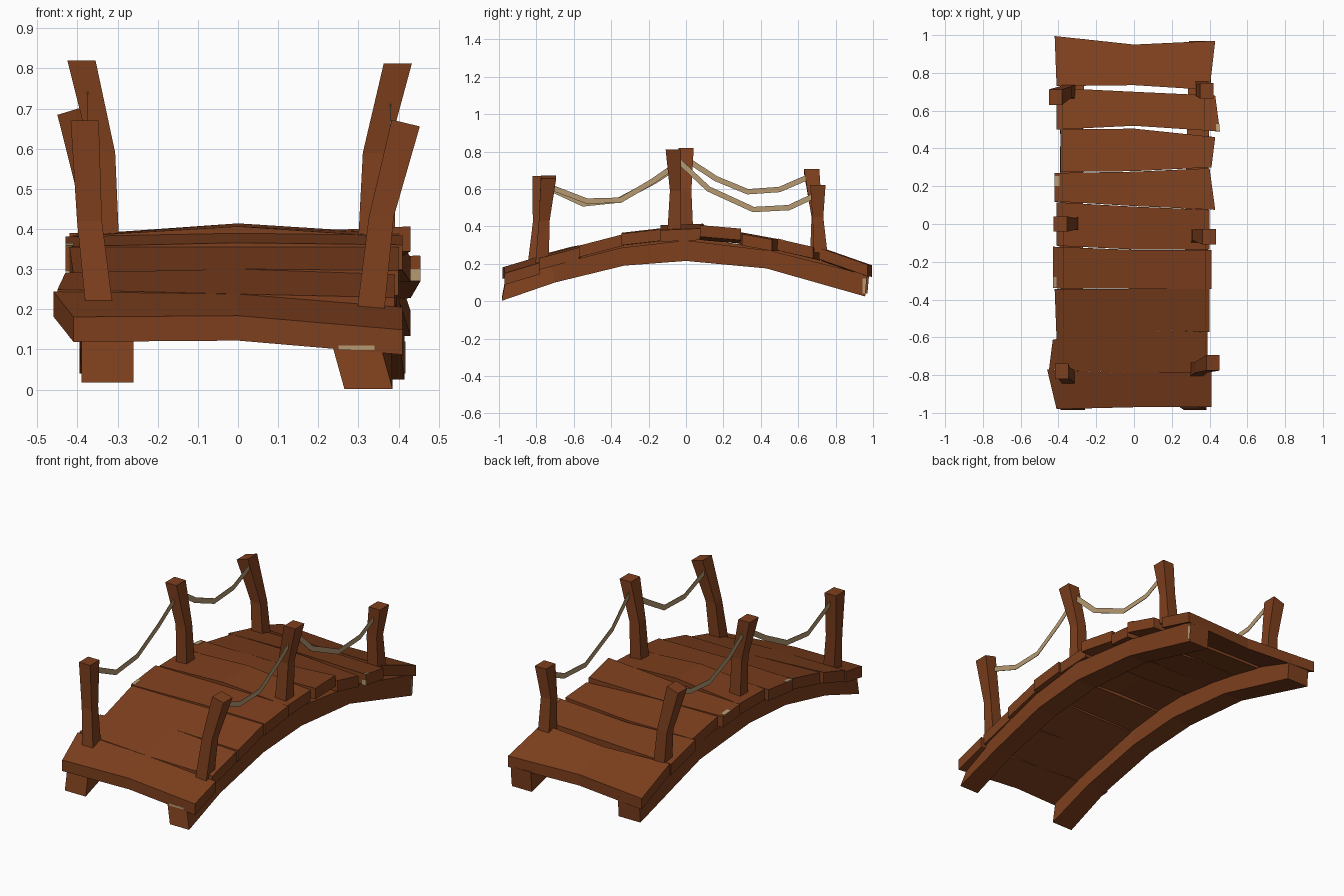
import bpy, bmesh
from mathutils import Vector

if "Cube" in bpy.data.objects:
    bpy.data.objects.remove(bpy.data.objects["Cube"])


def material(name, rgb):
    m = bpy.data.materials.new(name)
    m.diffuse_color = (*rgb, 1)
    m.use_nodes = True
    m.node_tree.nodes["Principled BSDF"].inputs["Base Color"].default_value = m.diffuse_color
    return m


WOOD = material("brown wood", (0.208, 0.050, 0.0125))
ROPE = material("tan rope", (0.47, 0.32, 0.165))


def loft(name, rings, mat):
    """Skin a list of four-point rings into a closed solid."""
    bm = bmesh.new()
    vs = [[bm.verts.new(p) for p in r] for r in rings]
    for a, b in zip(vs, vs[1:]):
        for i in range(4):
            j = (i + 1) % 4
            bm.faces.new((a[i], a[j], b[j], b[i]))
    bm.faces.new(vs[0][::-1])
    bm.faces.new(vs[-1])
    bmesh.ops.recalc_face_normals(bm, faces=bm.faces)
    me = bpy.data.meshes.new(name)
    bm.to_mesh(me)
    bm.free()
    me.materials.append(mat)
    ob = bpy.data.objects.new(name, me)
    bpy.context.collection.objects.link(ob)
    return ob


ARCH = [(-1, .175), (-.75, .25), (-.35, .355), (0, .395), (.35, .365), (.7, .285), (1, .18)]


def arch(y):
    """Height of the walking surface."""
    for (a, za), (b, zb) in zip(ARCH, ARCH[1:]):
        if y <= b:
            return za + (zb - za) * (y - a) / (b - a)
    return ARCH[-1][1]


# Planks: left x front/back, right x front/back, then front/back y
# at left, middle, right, then height offset at left, middle, right
PLANKS = [
    (-.41, -.46, .41, .41, -.98, -.77, -.97, -.79, -.97, -.782, .00, .00, -.035),
    (-.45, -.43, .39, .39, -.77, -.612, -.79, -.558, -.785, -.572, .005, .00, -.01),
    (-.41, -.42, .40, .40, -.61, -.345, -.558, -.345, -.572, -.345, .00, .00, .00),
    (-.43, -.43, .41, .41, -.34, -.12, -.343, -.137, -.345, -.137, .00, .01, .005),
    (-.41, -.41, .40, .40, -.115, .115, -.135, .092, -.135, .075, .00, .027, .00),
    (-.42, -.42, .43, .40, .12, .27, .095, .277, .075, .295, .005, .00, .018),
    (-.39, -.39, .41, .43, .275, .50, .28, .505, .30, .46, .00, .00, -.01),
    (-.41, -.41, .455, .43, .50, .72, .52, .70, .49, .68, .00, .00, .00),
    (-.41, -.42, .40, .43, .73, .995, .735, .95, .71, .97, .01, .00, .005),
]
T = .062
for n, (l0, l1, r0, r1, a, b, c, d, e, f, hl, hm, hr) in enumerate(PLANKS, 1):
    rings = []
    for x0, x1, y0, y1, h in ((l0, l1, a, b, hl), (0, 0, c, d, hm), (r0, r1, e, f, hr)):
        z0, z1 = arch(y0) + h, arch(y1) + h
        rings.append([(x0, y0, z0), (x1, y1, z1), (x1, y1, z1 - T), (x0, y0, z0 - T)])
    loft(f"plank_{n}", rings, WOOD)

# Arched beams: bottom y, bottom z, top y, top z
PROFILE = [(-.985, .012, -.965, .12), (-.70, .11, -.72, .20), (-.33, .20, -.35, .295),
           (0, .225, 0, .335), (.43, .185, .45, .28), (.97, .035, .98, .15)]
INNER_OUTER = {
    "left": [(-.26, -.39), (-.26, -.38), (-.27, -.39), (-.27, -.395), (-.27, -.39), (-.26, -.395)],
    "right": [(.25, .37), (.27, .38), (.27, .39), (.27, .395), (.28, .395), (.29, .415)],
}
for side, xs in INNER_OUTER.items():
    drop = -.010 if side == "right" else .005
    skew = .015 if side == "right" else 0
    rings = []
    for n, ((i, o), (yb, zb, yt, zt)) in enumerate(zip(xs, PROFILE)):
        k = skew if n == 0 else 0
        e = .012 if side == "right" and n == 5 else 0
        rings.append([(i + k, yb - e, zb + drop), (o + k, yb - e, zb + drop),
                      (o - k, yt - e, zt + drop), (i - k, yt - e, zt + drop)])
    loft(f"{side}_beam", rings, WOOD)

# Bent posts: centre at foot, bend and top, each flaring slightly
POSTS = {
    "front_left_post": [(-.345, -.81, .20), (-.37, -.79, .42), (-.382, -.78, .67)],
    "front_right_post": [(.33, -.77, .19), (.357, -.758, .43), (.418, -.735, .664)],
    "middle_left_post": [(-.33, .003, .36), (-.337, .0, .59), (-.39, .0, .82)],
    "middle_right_post": [(.333, -.064, .36), (.342, -.057, .59), (.398, -.068, .812)],
    "back_left_post": [(-.345, .70, .26), (-.36, .70, .45), (-.415, .672, .695)],
    "back_right_post": [(.36, .72, .26), (.36, .705, .45), (.385, .705, .62)],
}
for name, pts in POSTS.items():
    lean = .025 if pts[2][0] < -.4 else -.02 if pts[2][0] > .4 else 0
    rings = []
    for i, (x, y, z) in enumerate(pts):
        w, d = ((.034, .036), (.031, .029), (.035, .041))[i]
        k = lean * w * 12 if i == 2 else 0
        rings.append([(x - w, y - d, z - k), (x + w, y - d, z + k),
                      (x + w, y + d, z + k), (x - w, y + d, z - k)])
    loft(name, rings, WOOD)

# Sagging flat ropes: y and z along each span
ROPES = {
    "front_left_rope": (-.375, [(-.76, .62), (-.70, .59), (-.55, .52), (-.36, .54), (-.17, .64), (0, .75)]),
    "front_right_rope": (.38, [(-.74, .62), (-.70, .60), (-.53, .535), (-.35, .54), (-.18, .64), (-.05, .73)]),
    "back_left_rope": (-.378, [(0, .76), (.16, .655), (.33, .585), (.50, .597), (.67, .67)]),
    "back_right_rope": (.375, [(-.05, .76), (.12, .60), (.36, .49), (.55, .50), (.70, .57)]),
}
for name, (x, path) in ROPES.items():
    rings = []
    for i, (y, z) in enumerate(path):
        p, q = path[max(i - 1, 0)], path[min(i + 1, len(path) - 1)]
        t = Vector((q[0] - p[0], q[1] - p[1])).normalized() * .0145
        rings.append([(x + s * .0015, y - u * t.y, z + u * t.x)
                      for s, u in ((-1, -1), (1, -1), (1, 1), (-1, 1))])
    loft(name, rings, ROPE)

# Worn pale corners: thin plates on a few plank tops and fronts
TOP_CHIPS = [("left_chip", -.42, .025, .20, .255, .006), ("front_chip", -.43, .02, -.335, -.28, .001),
             ("right_chip", .435, .018, .492, .53, .001)]
for name, x, w, y0, y1, h in TOP_CHIPS:
    za, zb = arch(y0) + h, arch(y1) + h
    loft(name, [[(s, y0, za + .001), (s, y1, zb + .001), (s, y1, zb - .003), (s, y0, za - .003)]
                for s in (x, x + w)], ROPE)
FRONT_CHIPS = [("left_front_chip", -.42, .02, .119, .33, .38), ("right_front_chip", .43, .025, .491, .27, .30),
               ("beam_front_chip", .25, .09, -.969, .098, .11)]
for name, x, w, y, z0, z1 in FRONT_CHIPS:
    loft(name, [[(s, y - .002, z0), (s, y + .002, z0), (s, y + .002, z1), (s, y - .002, z1)]
                for s in (x, x + w)], ROPE)

# Pale worn strip beside the back end of the right beam
loft("beam_back_chip", [[(.407, .945, .04), (.417, .945, .04), (.417, .958, .04), (.407, .958, .04)],
                        [(.407, .945, .12), (.417, .945, .12), (.417, .964, .12), (.407, .964, .12)]], ROPE)
